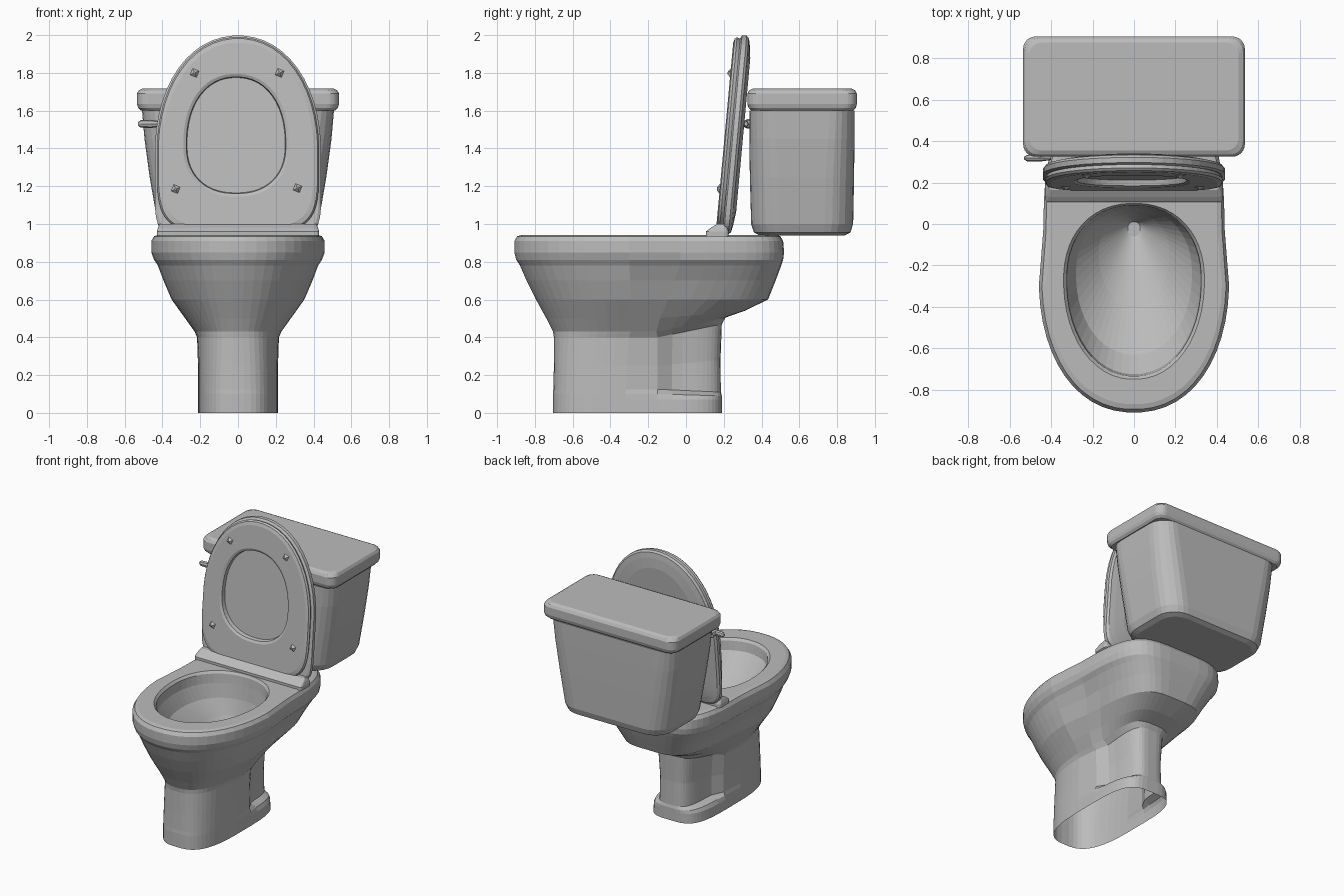
import bpy, bmesh, math

mat = bpy.data.materials.new("ceramic grey")
mat.diffuse_color = (0.5, 0.5, 0.5, 1)


def egg(hx, lo, hi, mid, nlo=2.0, nhi=2.0, n=52):
    """Superellipse outline whose low and high halves differ."""
    pts = []
    for i in range(n):
        a = 2 * math.pi * (i + 0.5) / n
        c, s = math.cos(a), math.sin(a)
        e = 2 / (nhi if s > 0 else nlo)
        reach = (hi - mid) if s > 0 else (mid - lo)
        pts.append((math.copysign(hx * abs(c) ** e, c),
                    mid + math.copysign(reach * abs(s) ** e, s)))
    return pts


def rounded_rect(hx, y0, y1, r, seg=6):
    pts = []
    corners = [(hx - r, y1 - r), (r - hx, y1 - r), (r - hx, y0 + r), (hx - r, y0 + r)]
    for k, (cx, cy) in enumerate(corners):
        for i in range(seg + 1):
            a = math.pi / 2 * (k + i / seg)
            pts.append((cx + r * math.cos(a), cy + r * math.sin(a)))
    return pts


def loft(name, rings, first=True, last=True):
    """Skin rings of 3D points, closing the chosen ends."""
    bm = bmesh.new()
    vs = [[bm.verts.new(p) for p in ring] for ring in rings]
    n = len(vs[0])
    for a, b in zip(vs, vs[1:]):
        for i in range(n):
            j = (i + 1) % n
            bm.faces.new((a[i], a[j], b[j], b[i]))
    if first:
        bm.faces.new(vs[0][::-1])
    if last:
        bm.faces.new(vs[-1])
    bmesh.ops.recalc_face_normals(bm, faces=bm.faces)
    me = bpy.data.meshes.new(name)
    bm.to_mesh(me)
    bm.free()
    me.materials.append(mat)
    ob = bpy.data.objects.new(name, me)
    bpy.context.collection.objects.link(ob)
    return ob


def level(pts, z):
    return [(x, y, z) for x, y in pts]


def leaning(pts, y):
    """Outline in x/z, leaning back as it rises."""
    return [(x, y + 0.092 * (z - 0.95), z) for x, z in pts]


# Pedestal and bowl in one skin: open base, narrow rear column, rim, hollow
def shell_ring(z, zback, yf, yb, hw, waist, nfront, nback):
    """The ring rises to zback and narrows to the waist behind the middle."""
    out = []
    for x, y in egg(hw, yf, yb, -0.25, nfront, nback):
        u = max(0.0, (y + 0.15) / (yb + 0.15))
        t = min(1.0, max(0.0, (y + 0.18) / 0.12))
        out.append((x * (1 + (waist / hw - 1) * t), y, z + (zback - z) * u))
    return out


rings = [shell_ring(*r) for r in (
    (0.00, 0.00, -0.705, 0.19, 0.212, 0.212, 3.0, 3.8),
    (0.07, 0.07, -0.705, 0.19, 0.212, 0.208, 3.0, 3.8),
    (0.10, 0.09, -0.705, 0.19, 0.212, 0.195, 3.0, 3.8),
    (0.125, 0.11, -0.703, 0.185, 0.212, 0.15, 3.0, 3.8),
    (0.25, 0.28, -0.70, 0.183, 0.212, 0.145, 2.9, 3.8),
    (0.40, 0.47, -0.70, 0.19, 0.217, 0.16, 2.6, 3.8),
    (0.43, 0.505, -0.705, 0.21, 0.23, 0.20, 2.4, 3.5),
    (0.50, 0.54, -0.74, 0.31, 0.28, 0.25, 2.3, 3.5),
    (0.60, 0.60, -0.795, 0.435, 0.352, 0.315, 2.2, 3.8),
    (0.70, 0.70, -0.845, 0.475, 0.395, 0.36, 2.2, 4.2),
    (0.78, 0.78, -0.88, 0.505, 0.425, 0.405, 2.2, 4.5),
    (0.81, 0.81, -0.90, 0.515, 0.445, 0.43, 2.2, 4.5),
    (0.85, 0.85, -0.91, 0.52, 0.46, 0.438, 2.2, 4.5),
    (0.91, 0.91, -0.91, 0.515, 0.46, 0.438, 2.2, 4.5),
    (0.935, 0.935, -0.895, 0.50, 0.445, 0.425, 2.2, 4.5),
    (0.942, 0.942, -0.87, 0.48, 0.425, 0.405, 2.2, 4.5))]
for z, yf, yb, hw, mid in (
        (0.942, -0.75, 0.10, 0.34, -0.27), (0.925, -0.735, 0.09, 0.325, -0.27),
        (0.86, -0.725, 0.085, 0.32, -0.27), (0.76, -0.63, 0.075, 0.28, -0.24),
        (0.65, -0.40, 0.05, 0.17, -0.14), (0.53, -0.06, 0.01, 0.03, -0.02)):
    rings.append(level(egg(hw, yf, yb, mid, 2.1, 2.2), z))
loft("bowl_and_pedestal", rings, first=False)

# Tank and its overhanging cover
loft("tank", [level(rounded_rect(hx, y0, y1, r), z) for z, hx, y0, y1, r in (
    (0.94, 0.37, 0.39, 0.84, 0.12), (0.955, 0.405, 0.36, 0.87, 0.14),
    (1.00, 0.425, 0.345, 0.885, 0.15), (1.25, 0.468, 0.338, 0.89, 0.15),
    (1.45, 0.495, 0.335, 0.892, 0.14), (1.60, 0.508, 0.335, 0.892, 0.13))], last=False)
cover = [level(rounded_rect(0.508, 0.335, 0.892, 0.13), 1.60)]
cover += [level(rounded_rect(0.535 - i, 0.325 + i, 0.905 - i, 0.06), z) for z, i in (
    (1.60, 0.02), (1.615, 0.006), (1.635, 0.0), (1.69, 0.0), (1.708, 0.01), (1.718, 0.03))]
loft("tank_cover", cover, first=False)


# Raised lid, domed at the back, and the seat in front of it
def lid_outline(i):
    return egg(0.44 - i, 0.945 + i, 1.998 - i, 1.38, 9, 2.1)


def seat_outline(i):
    return egg(0.43 - i, 0.953 + i, 1.99 - i, 1.38, 4.5, 2.1)


def hole_outline(i):
    return [(x - 0.01, z) for x, z in egg(0.26 + i, 1.165 - i, 1.775 + i, 1.42, 2.3, 2.2)]


loft("lid", [leaning(lid_outline(i), y) for y, i in (
    (0.192, 0.012), (0.20, 0.0), (0.225, 0.0), (0.238, 0.012), (0.246, 0.05), (0.255, 0.12))])
loft("seat", [leaning(f(i), y) for f, y, i in (
    (seat_outline, 0.194, 0.01), (seat_outline, 0.175, 0.0), (seat_outline, 0.163, 0.008),
    (seat_outline, 0.157, 0.03), (hole_outline, 0.157, 0.02), (hole_outline, 0.165, 0.004),
    (hole_outline, 0.192, 0.0))], first=False, last=False)

# Hinge bar along the bottom of the seat
loft("hinge_bar", [level(rounded_rect(0.43 - i, 0.105 + i + d, 0.225 - i, 0.02), z)
                   for z, i, d in ((0.935, 0.0, 0), (0.96, 0.0, 0), (0.98, 0.006, 0.02),
                                   (1.0, 0.015, 0.045))], first=False)

# Four small pyramid bumpers on the seat
for k, (bx, bz) in enumerate(((-0.23, 1.80), (0.22, 1.80), (-0.33, 1.185), (0.315, 1.19))):
    loft(f"bumper_{k + 1}", [leaning([(bx + r * math.cos(a * math.pi / 2 + 0.4),
                                       bz + r * math.sin(a * math.pi / 2 + 0.4))
                                      for a in range(4)], y)
                             for y, r in ((0.16, 0.03), (0.142, 0.006))], first=False)

# Flush lever at the tank's front left
loft("flush_lever", [[(x, 0.318 + r * 0.8 * math.cos(a * math.pi / 4),
                       1.53 + r * math.sin(a * math.pi / 4)) for a in range(8)]
                     for x, r in ((-0.53, 0.008), (-0.515, 0.02), (-0.46, 0.022), (-0.40, 0.012))])
loft("lever_stem", [[(-0.45 + 0.025 * math.cos(a * math.pi / 4), y,
                      1.53 + 0.025 * math.sin(a * math.pi / 4)) for a in range(8)]
                    for y in (0.32, 0.37)], first=False, last=False)
